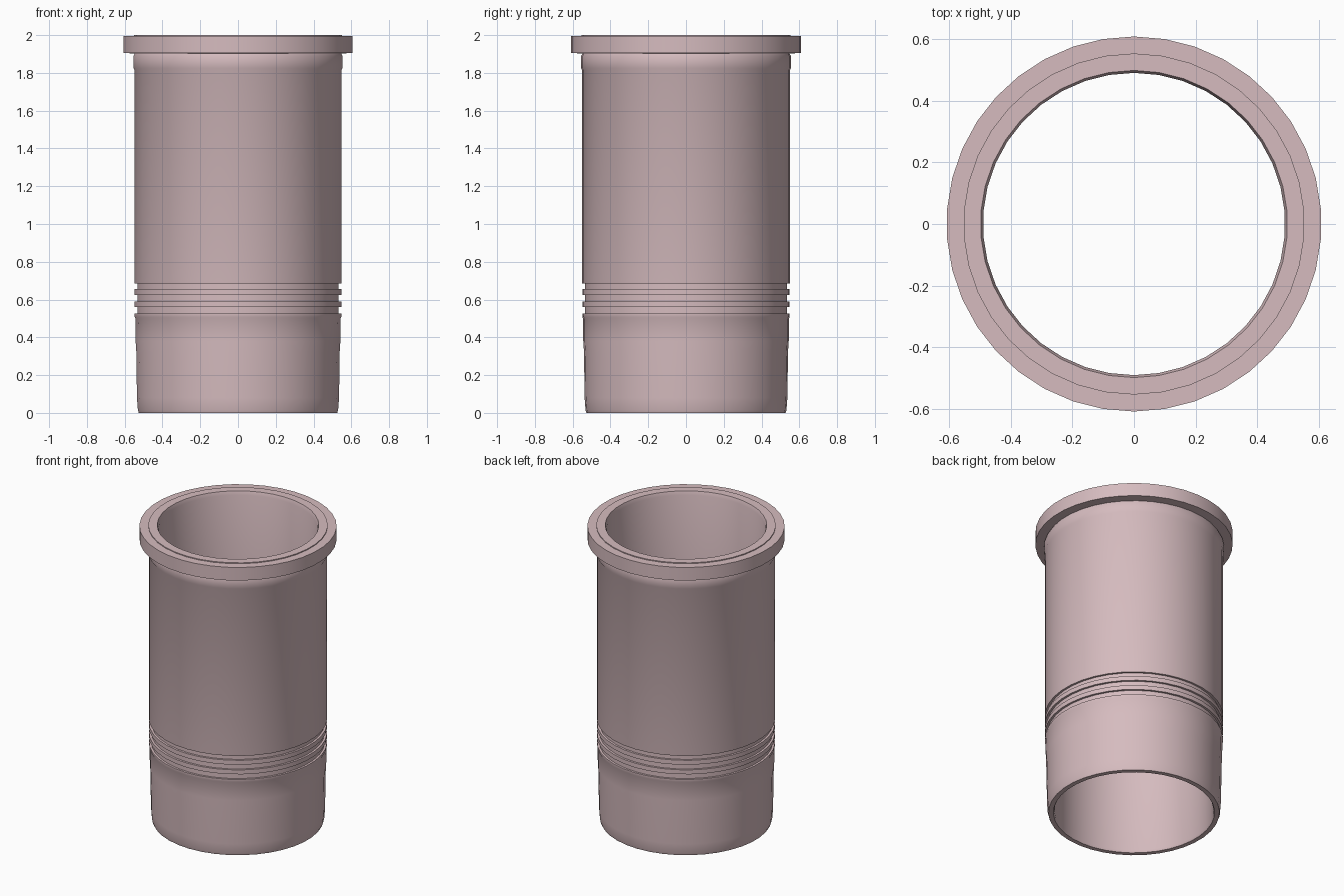
import bpy, bmesh, math

if "Cube" in bpy.data.objects:
    bpy.data.objects.remove(bpy.data.objects["Cube"])

SEGMENTS = 38


def lathe(name, profile, material):
    """Revolve a closed (radius, height) profile around z."""
    bm = bmesh.new()
    rings = []
    for i in range(SEGMENTS):
        a = math.pi / 2 + 2 * math.pi * i / SEGMENTS
        rings.append([bm.verts.new((r * math.cos(a), r * math.sin(a), z))
                      for r, z in profile])
    n = len(profile)
    for i in range(SEGMENTS):
        a, b = rings[i], rings[(i + 1) % SEGMENTS]
        for j in range(n):
            k = (j + 1) % n
            bm.faces.new((a[j], b[j], b[k], a[k]))
    bmesh.ops.recalc_face_normals(bm, faces=bm.faces)
    mesh = bpy.data.meshes.new(name)
    bm.to_mesh(mesh)
    bm.free()
    mesh.materials.append(material)
    obj = bpy.data.objects.new(name, mesh)
    bpy.context.collection.objects.link(obj)
    bpy.context.view_layer.objects.active = obj
    obj.select_set(True)
    bpy.ops.object.shade_smooth_by_angle(angle=math.radians(30))
    return obj


pink = bpy.data.materials.new("pale_pink_metal")
pink.diffuse_color = (0.67, 0.50, 0.52, 1)
pink.use_nodes = True
pink.node_tree.nodes["Principled BSDF"].inputs["Base Color"].default_value = pink.diffuse_color

# Tapered skirt, from the bottom edge up
profile = [(0.497, 0.0), (0.527, 0.0), (0.532, 0.015), (0.537, 0.08),
           (0.540, 0.32), (0.544, 0.38), (0.545, 0.50), (0.549, 0.508)]

# Three seal grooves separated by ribs
for low, high in ((0.525, 0.56), (0.59, 0.625), (0.655, 0.685)):
    profile += [(0.549, low), (0.535, low), (0.535, high), (0.549, high)]

# Long barrel, locating band and undercut below the flange
profile += [(0.550, 0.69), (0.550, 1.815), (0.555, 1.825), (0.555, 1.89),
            (0.548, 1.903)]

# Flange with a slightly raised sealing lip
profile += [(0.608, 1.905), (0.608, 1.994), (0.553, 1.994), (0.553, 2.0)]

# Chamfered mouth and straight bore
profile += [(0.498, 2.0), (0.490, 1.975), (0.490, 0.015)]

lathe("cylinder_liner", profile, pink)
